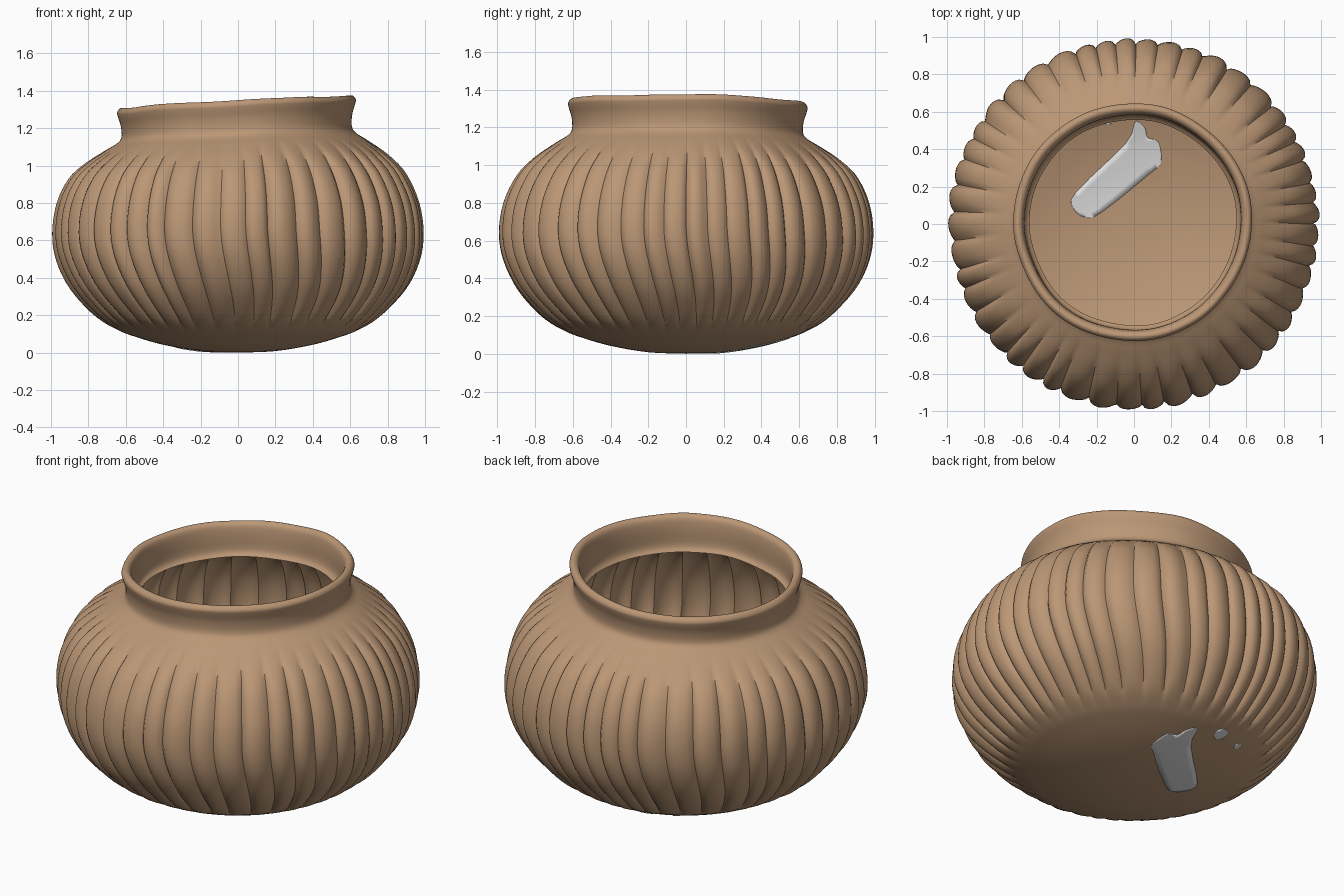
import bpy, bmesh, math, random
from mathutils import Vector, noise

if "Cube" in bpy.data.objects:
    bpy.data.objects.remove(bpy.data.objects["Cube"])
random.seed(4)


def material(name, color):
    m = bpy.data.materials.new(name)
    m.use_nodes = True
    m.diffuse_color = (*color, 1)
    bsdf = m.node_tree.nodes["Principled BSDF"]
    bsdf.inputs["Base Color"].default_value = (*color, 1)
    bsdf.inputs["Roughness"].default_value = 0.9
    return m


clay = material("brown clay", (0.50, 0.31, 0.18))
grey = material("pale grey", (0.75, 0.75, 0.75))


def smooth_path(pts, steps, closed=False):
    """Catmull-Rom curve through 2D points."""
    p = [Vector(q) for q in pts]
    n = len(p)
    get = (lambda i: p[i % n]) if closed else (lambda i: p[max(0, min(n - 1, i))])
    out = []
    for i in range(n if closed else n - 1):
        a, b, c, d = get(i - 1), get(i), get(i + 1), get(i + 2)
        for k in range(steps):
            t = k / steps
            out.append(0.5 * (2 * b + (c - a) * t + (2 * a - 5 * b + 4 * c - d) * t * t
                              + (3 * b - a - 3 * c + d) * t ** 3))
    return out if closed else out + [p[-1]]


def ramp(a, b, x):
    t = max(0, min(1, (x - a) / (b - a)))
    return t * t * (3 - 2 * t)


def finish(name, bm, mat):
    mesh = bpy.data.meshes.new(name)
    bm.to_mesh(mesh)
    bm.free()
    obj = bpy.data.objects.new(name, mesh)
    bpy.context.collection.objects.link(obj)
    mesh.materials.append(mat)
    bpy.ops.object.select_all(action="DESELECT")
    obj.select_set(True)
    bpy.context.view_layer.objects.active = obj
    bpy.ops.object.shade_smooth_by_angle(angle=math.radians(50))
    return obj


# Profile: thin rounded bowl, neck, rolled rim and inner lip
belly = [(0, 0), (.2, .008), (.4, .042), (.55, .085), (.64, .12), (.74, .185),
         (.88, .335), (.957, .49), (.98, .64), (.957, .80), (.89, .94),
         (.80, 1.035), (.70, 1.105), (.635, 1.145)]
neck = [(.612, 1.18), (.615, 1.24), (.63, 1.29), (.634, 1.315), (.62, 1.335),
        (.60, 1.335), (.583, 1.315), (.575, 1.26), (.572, 1.17), (.55, 1.14)]
profile = smooth_path(belly + neck, 4)

# Uneven ribs, each with its own width and strength
RIBS, PER_RIB = 46, 8
widths = [random.uniform(.75, 1.25) for _ in range(RIBS)]
strength = [random.uniform(.6, 1.15) for _ in range(RIBS)]
scale = math.tau / sum(widths)
columns, start = [], 0
for w, s in zip(widths, strength):
    for k in range(PER_RIB):
        t = k / PER_RIB
        bump = math.sin(math.pi * t ** 0.8) ** 0.7 if k else 0
        columns.append((start + w * scale * t, (bump - .55) * s))
    start += w * scale

bm = bmesh.new()
rings = []
for i, (r, z) in enumerate(profile):
    outside = i <= 4 * len(belly)
    fade = ramp(.10, .22, z) * (1 - ramp(.95, 1.14, z)) if outside else 0
    lean = ramp(.8, 1.3, z)
    ring = []
    for angle, bump in columns:
        a = angle + .08 * (1 - ramp(.1, .7, z))
        c, s = math.cos(a), math.sin(a)
        wobble = .008 * noise.noise((c * 2, s * 2, z * 2)) * ramp(.1, .4, z)
        rr = r + .036 * bump * fade + wobble
        ring.append(bm.verts.new((rr * c - .008 * lean, rr * s + .012 * lean,
                                  z + lean * (.055 * rr * c - .015 * rr * s) + wobble * lean)))
    rings.append(ring)
n = len(columns)
for low, high in zip(rings, rings[1:]):
    for j in range(n):
        k = (j + 1) % n
        bm.faces.new((low[j], low[k], high[k], high[j]))
bmesh.ops.remove_doubles(bm, verts=rings[0], dist=1e-5)
finish("ribbed_pot", bm, clay)


# Grey patches in the base, following its curve and showing on both sides
def base_height(r):
    for a, b in zip(profile, profile[1:]):
        if a.x <= r <= b.x:
            return a.y + (b.y - a.y) * (r - a.x) / (b.x - a.x)
    return 0


def patch(name, outline):
    bm = bmesh.new()
    bm.faces.new([bm.verts.new((p[0], p[1], 0)) for p in outline])
    bmesh.ops.triangulate(bm, faces=bm.faces[:])
    bmesh.ops.subdivide_edges(bm, edges=bm.edges[:], cuts=5, use_grid_fill=True)
    for v in bm.verts:
        v.co.z = base_height(v.co.xy.length)
    bmesh.ops.recalc_face_normals(bm, faces=bm.faces)
    obj = finish(name, bm, grey)
    solid = obj.modifiers.new("thickness", "SOLIDIFY")
    solid.thickness = .008
    solid.offset = 0


patch("base_patch", smooth_path(
    [(.02, .55), (.06, .51), (.075, .46), (.13, .44), (.145, .33), (.085, .27),
     (-.17, .065), (-.26, .035), (-.325, .085), (-.31, .17), (-.045, .43), (0, .53)], 3, True))
for name, x, y, r in (("base_spot_large", -.14, .57, .038), ("base_spot_small", -.30, .52, .02)):
    patch(name, [(x + r * math.cos(k * math.tau / 14), y + r * math.sin(k * math.tau / 14))
                 for k in range(14)])
